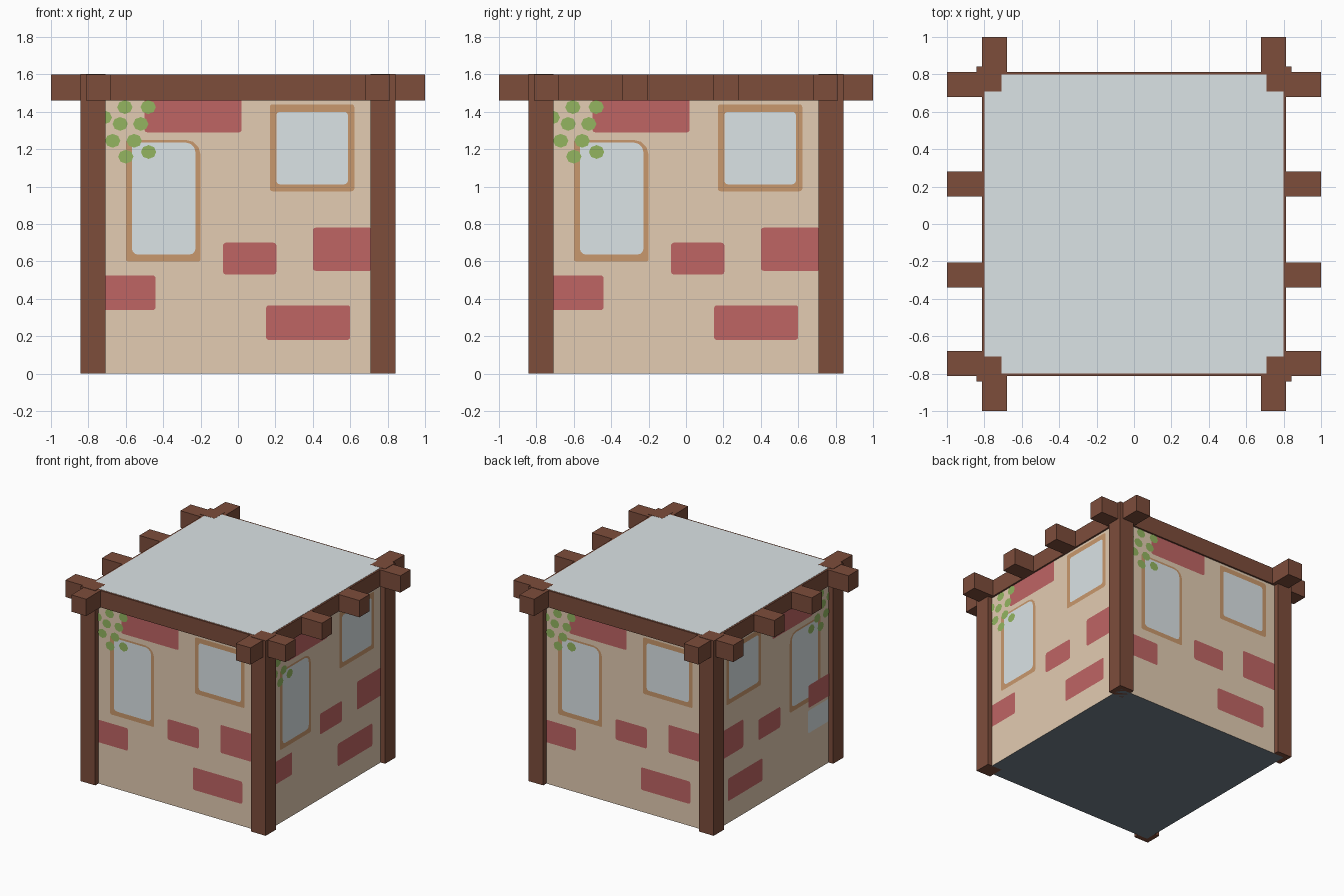
import bpy, bmesh, math
from mathutils import Vector, Matrix

if "Cube" in bpy.data.objects:
    bpy.data.objects.remove(bpy.data.objects["Cube"])


def material(name, r, g, b):
    lin = [((c / 255 + 0.055) / 1.055) ** 2.4 for c in (r, g, b)]
    m = bpy.data.materials.new(name)
    m.diffuse_color = (*lin, 1)
    m.use_nodes = True
    m.node_tree.nodes["Principled BSDF"].inputs["Base Color"].default_value = m.diffuse_color
    return m


PLASTER = material("plaster", 227, 204, 178)
BRICK = material("brick red", 191, 101, 100)
GLASS = material("pale grey", 219, 227, 230)
FLOOR = material("slate floor", 115, 127, 138)
WOOD = material("dark wood", 125, 77, 59)
TRIM = material("light wood", 201, 153, 109)
LEAF = material("leaf green", 147, 181, 96)


def finish(name, bm, *mats):
    me = bpy.data.meshes.new(name)
    bm.to_mesh(me)
    bm.free()
    for m in mats:
        me.materials.append(m)
    ob = bpy.data.objects.new(name, me)
    bpy.context.collection.objects.link(ob)
    return ob


def box(name, lo, hi, *mats):
    lo, hi = Vector(lo), Vector(hi)
    bm = bmesh.new()
    mat = Matrix.Translation((lo + hi) / 2) @ Matrix.Diagonal((*(hi - lo), 1))
    bmesh.ops.create_cube(bm, size=1, matrix=mat)
    return finish(name, bm, *mats)


# House body: plaster walls, grey roof and slate floor
W = 0.8
body = box("walls", (-W, -W, 0), (W, W, 1.6), PLASTER, GLASS, FLOOR)
for p in body.data.polygons:
    p.material_index = 1 if p.normal.z > 0.5 else 2 if p.normal.z < -0.5 else 0

# Corner posts
for i, (sx, sy) in enumerate([(-1, -1), (1, -1), (1, 1), (-1, 1)]):
    cx, cy = sx * 0.775, sy * 0.775
    box(f"corner_post_{i}", (cx - 0.066, cy - 0.066, 0), (cx + 0.066, cy + 0.066, 1.601), WOOD)

# Roof beams: four run across, two run front to back
for i, y in enumerate((-0.747, -0.272, 0.215, 0.747)):
    box(f"cross_beam_{i}", (-1, y - 0.067, 1.46), (1, y + 0.067, 1.598), WOOD)
for i, x in enumerate((-0.747, 0.747)):
    box(f"side_beam_{i}", (x - 0.067, -1, 1.46), (x + 0.067, 1, 1.598), WOOD)

# Wall placement: h runs along the wall, o is the distance in front of it
WALLS = {
    "front": lambda h, z, o: Vector((h, -W - o, z)),
    "right": lambda h, z, o: Vector((W + o, h, z)),
    "back": lambda h, z, o: Vector((-h, W + o, z)),
    "left": lambda h, z, o: Vector((-W - o, h, z)),   # mirrored pattern
}


def plate(bm, wall, outline, o):
    place = WALLS[wall]
    f = bm.faces.new([bm.verts.new(place(h, z, o)) for h, z in outline])
    f.normal_update()
    if f.normal.dot(place(0, 0, 1) - place(0, 0, 0)) < 0:
        f.normal_flip()


def rounded(x0, x1, z0, z1, r=0.015, top_right=None):
    pts = []
    for k, (cx, cz, sx, sz) in enumerate([(x1, z1, -1, -1), (x0, z1, 1, -1),
                                          (x0, z0, 1, 1), (x1, z0, -1, 1)]):
        q = top_right if k == 0 and top_right else r
        for s in range(4):
            a = math.radians(90 * k + 30 * s)
            pts.append((cx + sx * q + q * math.cos(a), cz + sz * q + q * math.sin(a)))
    return pts


def leaf(cx, cz, r=0.041):
    return [(cx + r * math.cos(a), cz + 0.9 * r * math.sin(a))
            for a in (math.tau * k / 8 for k in range(8))]


BRICKS = [(-0.50, 0.02, 1.29, 1.47), (-0.08, 0.205, 0.53, 0.70),
          (0.40, 0.72, 0.55, 0.78), (0.15, 0.60, 0.18, 0.365)]
LOW_BRICK = (-0.72, -0.44, 0.34, 0.525)
LEAVES = [(-0.605, 1.425), (-0.48, 1.425), (-0.715, 1.37), (-0.63, 1.335), (-0.52, 1.335),
          (-0.67, 1.245), (-0.555, 1.245), (-0.60, 1.16), (-0.478, 1.185)]

# Outward step per plate layer, so each visible face lies in front of the last
for wall, place in WALLS.items():
    out = place(0, 0, 1) - place(0, 0, 0)

    # Exposed bricks
    bm = bmesh.new()
    for b in BRICKS:
        plate(bm, wall, rounded(*b), 0.001)
    if wall == "left":   # one brick sits higher here and leaves a grey gap
        x0, x1, z0, z1 = LOW_BRICK
        plate(bm, wall, rounded(x0, x1, z0 + 0.21, z1 + 0.21), 0.005)
        gap = bmesh.new()
        plate(gap, wall, rounded(*LOW_BRICK), 0.001)
        finish("brick_gap", gap, GLASS)
    else:
        plate(bm, wall, rounded(*LOW_BRICK), 0.001)
    finish(f"{wall}_bricks", bm, BRICK)

    # Window panes
    panes = [rounded(-0.567, -0.228, 0.637, 1.235, 0.03, 0.05),
             rounded(0.205, 0.588, 1.012, 1.40, 0.02)]
    bm = bmesh.new()
    for p in panes:
        plate(bm, wall, p, 0.003)
    finish(f"{wall}_window_panes", bm, GLASS)

    # Window frames: rings around the panes, so no face is hidden behind the glass
    frames = [rounded(-0.60, -0.20, 0.60, 1.25, 0.012, 0.08),
              rounded(0.17, 0.622, 0.975, 1.44)]
    bm = bmesh.new()
    for inner, outer in zip(panes, frames):
        for k in range(len(inner)):
            j = (k + 1) % len(inner)
            plate(bm, wall, [inner[k], inner[j], outer[j], outer[k]], 0.003)
    finish(f"{wall}_window_frames", bm, TRIM)

    # Climbing leaves
    bm = bmesh.new()
    for c in LEAVES:
        plate(bm, wall, leaf(*c), 0.004)
    finish(f"{wall}_vine_leaves", bm, LEAF)
